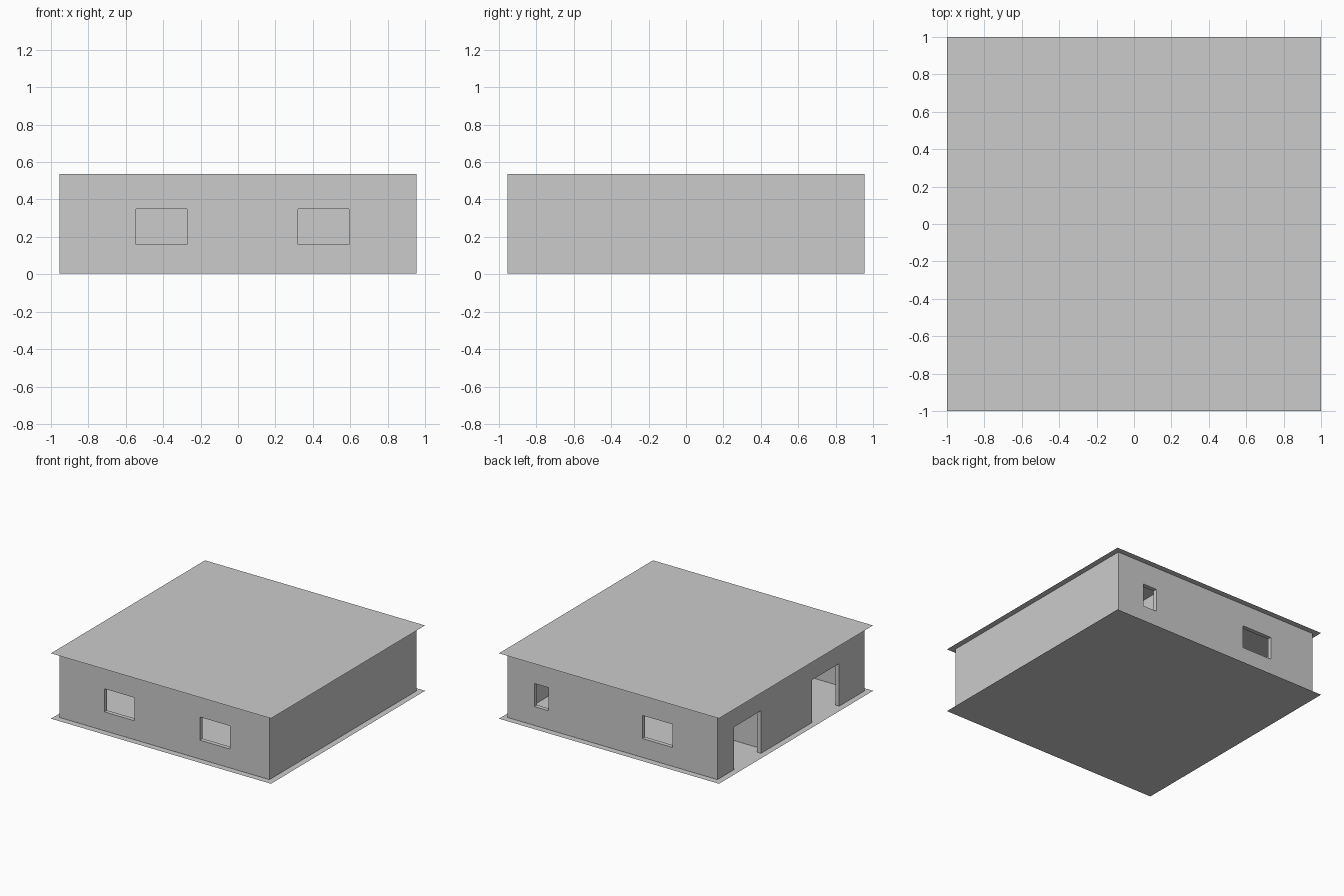
import bpy
import bmesh
from mathutils import Matrix, Vector

if "Cube" in bpy.data.objects:
    bpy.data.objects.remove(bpy.data.objects["Cube"])

OUT, IN = 0.955, 0.92        # outer and inner faces of the outside walls
Z0, Z1 = 0.005, 0.535        # wall base and top
SILL, HEAD = 0.16, 0.35      # opening heights


def add_box(bm, x0, x1, y0, y1, z0, z1):
    centre = Vector((x0 + x1, y0 + y1, z0 + z1)) / 2
    size = (x1 - x0, y1 - y0, z1 - z0, 1)
    bmesh.ops.create_cube(bm, size=1, matrix=Matrix.Translation(centre) @ Matrix.Diagonal(size))


def boxes(name, *bounds):
    bm = bmesh.new()
    for b in bounds:
        add_box(bm, *b)
    mesh = bpy.data.meshes.new(name)
    bm.to_mesh(mesh)
    bm.free()
    obj = bpy.data.objects.new(name, mesh)
    bpy.context.collection.objects.link(obj)
    return obj


def cut(target, cutter):
    mod = target.modifiers.new(cutter.name, 'BOOLEAN')
    mod.operation = 'DIFFERENCE'
    mod.solver = 'EXACT'
    mod.object = cutter
    cutter.hide_render = True
    cutter.display_type = 'WIRE'


# Paper-thin floor and flat roof sheets
for name, z in (("floor", 0.0), ("roof", 0.537)):
    bpy.ops.mesh.primitive_plane_add(size=2, location=(0, 0, z))
    bpy.context.object.name = name

# Outside walls: a hollowed box
walls = boxes("outer_walls", (-OUT, OUT, -OUT, OUT, Z0, Z1))
cut(walls, boxes("room_cutter", (-IN, IN, -IN, IN, -0.2, 0.8)))

# Windows: (x0, x1, side), side -1 front and +1 back
windows = [(-0.545, -0.272, -1), (0.321, 0.594, -1),
           (-0.545, -0.272, 1), (0.58, 0.71, 1)]
openings = [(x0, x1, s * 0.94 - 0.06, s * 0.94 + 0.06, SILL, HEAD)
            for x0, x1, s in windows]
# Two doorways in the left wall
openings += [(-1.0, -0.88, y0, y0 + 0.35, -0.1, HEAD + 0.005) for y0 in (0.39, -0.625)]
cut(walls, boxes("opening_cutter", *openings))

# Inside partitions: back room, small side room
boxes("back_room_partition", (-IN, 0.31, 0.285, 0.32, Z0, Z1))
boxes("side_room_partition", (0.31, 0.342, 0.285, IN, Z0, Z1))
boxes("side_room_front_partition", (0.342, IN, 0.285, 0.32, Z0, Z1))
